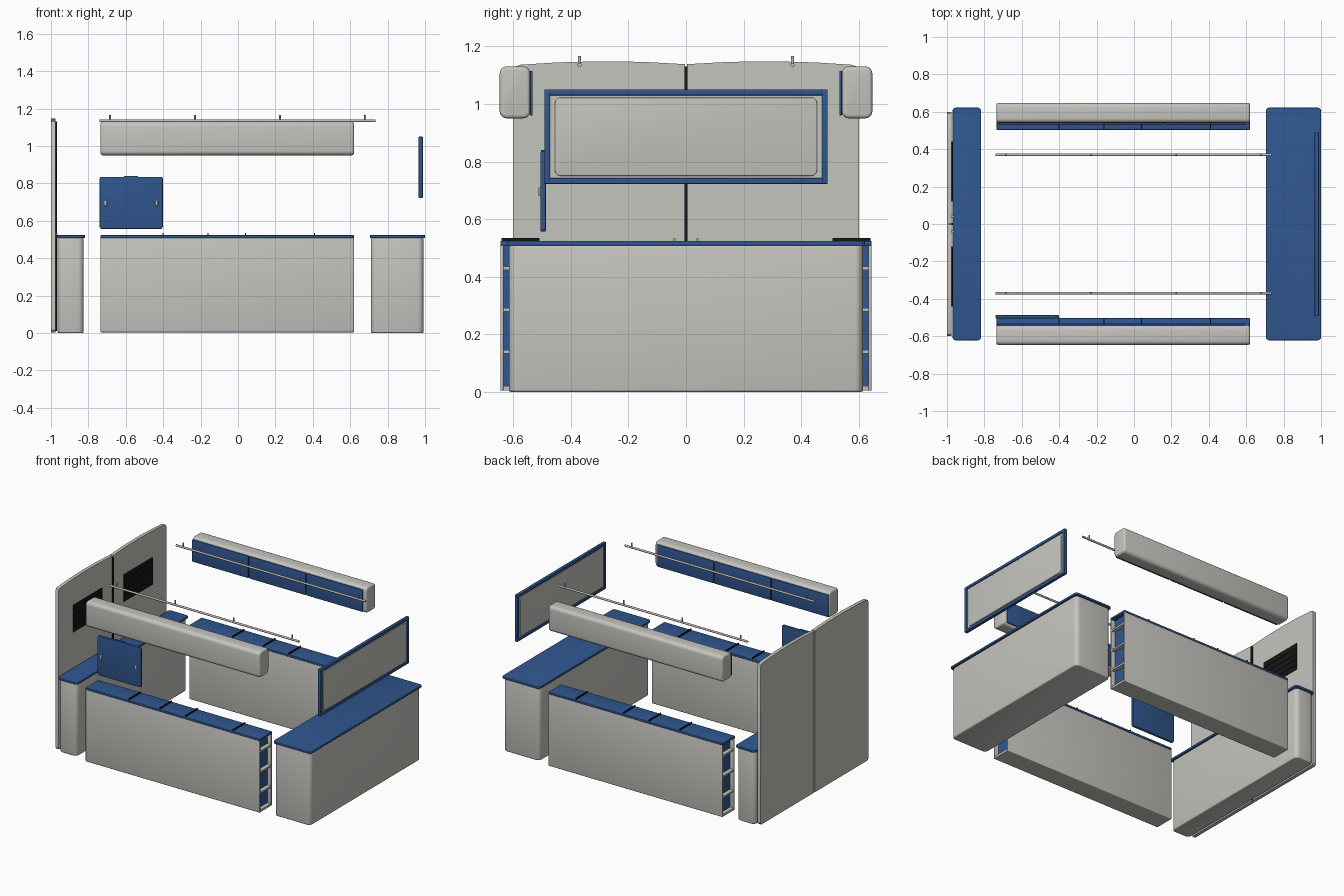
import bpy, bmesh
from mathutils import Vector

cube = bpy.data.objects.get("Cube")
if cube:
    bpy.data.objects.remove(cube, do_unlink=True)


def material(name, rgb):
    m = bpy.data.materials.new(name)
    m.use_nodes = True
    m.diffuse_color = (*rgb, 1)
    bsdf = next(n for n in m.node_tree.nodes if n.type == 'BSDF_PRINCIPLED')
    bsdf.inputs["Base Color"].default_value = (*rgb, 1)
    bsdf.inputs["Roughness"].default_value = 0.6
    return m


GREY = material("warm_grey", (0.56, 0.555, 0.52))
BLUE = material("deep_blue", (0.03, 0.095, 0.28))
BLACK = material("black", (0.008, 0.008, 0.008))
METAL = material("light_metal", (0.5, 0.5, 0.48))


def finish(name, bm, mat):
    bmesh.ops.recalc_face_normals(bm, faces=bm.faces)
    mesh = bpy.data.meshes.new(name)
    bm.to_mesh(mesh)
    bm.free()
    mesh.materials.append(mat)
    ob = bpy.data.objects.new(name, mesh)
    bpy.context.collection.objects.link(ob)
    bpy.ops.object.select_all(action='DESELECT')
    ob.select_set(True)
    bpy.context.view_layer.objects.active = ob
    bpy.ops.object.shade_smooth_by_angle(angle=0.7)
    return ob


def box(name, mat, xs, ys, zs, r=0.0, axis=None, r_axis=0.0):
    """Box from ranges; r rounds the edges, r_axis first rounds those along one axis."""
    ranges = [sorted(v) for v in (xs, ys, zs)]
    bm = bmesh.new()
    bmesh.ops.create_cube(bm, size=1)
    for v in bm.verts:
        v.co = Vector([lo if c < 0 else hi for c, (lo, hi) in zip(v.co, ranges)])
    if axis is not None:
        along = [e for e in bm.edges
                 if abs(e.verts[0].co[axis] - e.verts[1].co[axis]) > 1e-5]
        bmesh.ops.bevel(bm, geom=along, offset=r_axis, segments=5,
                        profile=0.5, affect='EDGES')
        edges = [e for e in bm.edges
                 if abs(e.verts[0].co[axis] - e.verts[1].co[axis]) < 1e-5]
    else:
        edges = bm.edges[:]
    if r:
        bmesh.ops.bevel(bm, geom=edges, offset=r, segments=3,
                        profile=0.5, affect='EDGES')
    return finish(name, bm, mat)


def rod(name, mat, start, end, radius):
    a, b = Vector(start), Vector(end)
    bm = bmesh.new()
    bmesh.ops.create_cone(bm, cap_ends=True, segments=12, radius1=radius,
                          radius2=radius, depth=(b - a).length)
    turn = Vector((0, 0, 1)).rotation_difference(b - a)
    for v in bm.verts:
        v.co = turn @ v.co + (a + b) / 2
    return finish(name, bm, mat)


# End benches with blue tops
for name, x0, x1 in (("rear_bench", -0.97, -0.82), ("front_bench", 0.705, 0.997)):
    box(name + "_body", GREY, (x0 + 0.005, x1 - 0.005), (-0.615, 0.615), (0, 0.508),
        0.008, 2, 0.03)
    box(name + "_top", BLUE, (x0, x1 + 0.003), (-0.622, 0.622), (0.508, 0.524),
        0.004, 2, 0.018)

X0, X1 = -0.735, 0.62
SEAMS = (-0.4, -0.16, 0.04, 0.41)
for side, s in (("right", -1), ("left", 1)):
    # Rear door leaf with a gently crowned top
    outline = [(0.004, 0.004), (0.59, 0.004), (0.6, 0.015), (0.6, 1.115), (0.592, 1.13),
               (0.575, 1.136), (0.45, 1.144), (0.3, 1.148), (0.15, 1.146), (0.004, 1.138)]
    bm = bmesh.new()
    face = bm.faces.new([bm.verts.new((-1, s * y, z)) for y, z in outline])
    ext = bmesh.ops.extrude_face_region(bm, geom=[face])
    moved = [g for g in ext["geom"] if isinstance(g, bmesh.types.BMVert)]
    bmesh.ops.translate(bm, verts=moved, vec=(0.024, 0, 0))
    finish(side + "_rear_door", bm, GREY)
    box(side + "_door_vent", BLACK, (-0.977, -0.971), (s * 0.12, s * 0.44), (0.77, 0.96))
    for z in (0.8, 0.84, 0.88, 0.92):
        box(side + "_vent_slat", BLACK, (-0.972, -0.968), (s * 0.13, s * 0.43), (z, z + 0.015))
    box(side + "_door_latch", METAL, (-0.977, -0.965), (s * 0.036, s * 0.046),
        (0.524, 0.532))

    # Side cabinet: two walls, floor, recessed blue ends and shelf edges
    cab = side + "_cabinet_"
    box(cab + "outer_wall", GREY, (X0, X1), (s * 0.645, s * 0.633), (0.004, 0.51), 0.005)
    box(cab + "inner_wall", GREY, (X0, X1), (s * 0.517, s * 0.505), (0.004, 0.51), 0.005)
    box(cab + "floor", GREY, (X0 + 0.003, X1 - 0.003), (s * 0.64, s * 0.51), (0.004, 0.02))
    box(cab + "core", BLUE, (X0 + 0.03, X1 - 0.03), (s * 0.635, s * 0.515), (0.015, 0.508))
    for z in (0.14, 0.285, 0.43):
        box(cab + "shelf", GREY, (X0 + 0.002, X1 - 0.002), (s * 0.635, s * 0.515),
            (z - 0.006, z + 0.006))
    box(cab + "top", BLUE, (X0, X1), (s * 0.645, s * 0.503), (0.508, 0.524), 0.004)
    for x in SEAMS:
        box(cab + "lid_divider", BLACK, (x - 0.003, x + 0.003), (s * 0.64, s * 0.508),
            (0.522, 0.534))

    # Overhead locker with three blue doors facing inwards
    lock = side + "_locker_"
    box(lock + "body", GREY, (X0, X1), (s * 0.647, s * 0.541), (0.95, 1.13),
        0.012, 0, 0.024)
    box(lock + "door_gap", BLACK, (X0 + 0.01, X1 - 0.03), (s * 0.542, s * 0.538),
        (0.965, 1.11))
    step = (X1 - X0 - 0.02) / 3
    for i in range(3):
        a = X0 + 0.004 + i * step
        box(lock + "door", BLUE, (a, a + step - 0.008), (s * 0.541, s * 0.533),
            (0.96, 1.115), 0.002)

    # Ceiling rail and its hangers
    rod(side + "_rail", METAL, (-0.74, s * 0.37, 1.135), (0.735, s * 0.37, 1.135), 0.007)
    for x in (-0.685, -0.23, 0.225, 0.68):
        rod(side + "_rail_hanger", METAL, (x, s * 0.37, 1.13), (x, s * 0.37, 1.167), 0.005)

    # Upright of the front panel frame
    box(side + "_frame_upright", BLUE, (0.966, 0.988), (s * 0.492, s * 0.472),
        (0.722, 1.05), 0.003)

# Dark seal between the doors
box("door_seal", BLACK, (-0.992, -0.968), (-0.006, 0.006), (0.01, 1.13))

# Framed front panel
for name, z in (("frame_top_bar", 1.03), ("frame_bottom_bar", 0.722)):
    box(name, BLUE, (0.966, 0.988), (-0.475, 0.475), (z, z + 0.02), 0.003)
box("front_panel", GREY, (0.974, 0.981), (-0.474, 0.474), (0.738, 1.034))
box("front_panel_pad", GREY, (0.97, 0.985), (-0.455, 0.455), (0.75, 1.022), 0.003, 0, 0.02)

# Hanging board with two grips
box("hanging_board", BLUE, (-0.74, -0.402), (-0.505, -0.487), (0.557, 0.835),
    0.004, 1, 0.012)
box("board_top_grip", BLUE, (-0.61, -0.535), (-0.503, -0.489), (0.83, 0.84), 0.002)
for x in (-0.708, -0.436):
    box("board_grip", METAL, (x - 0.007, x + 0.007), (-0.512, -0.504), (0.68, 0.71), 0.003)
